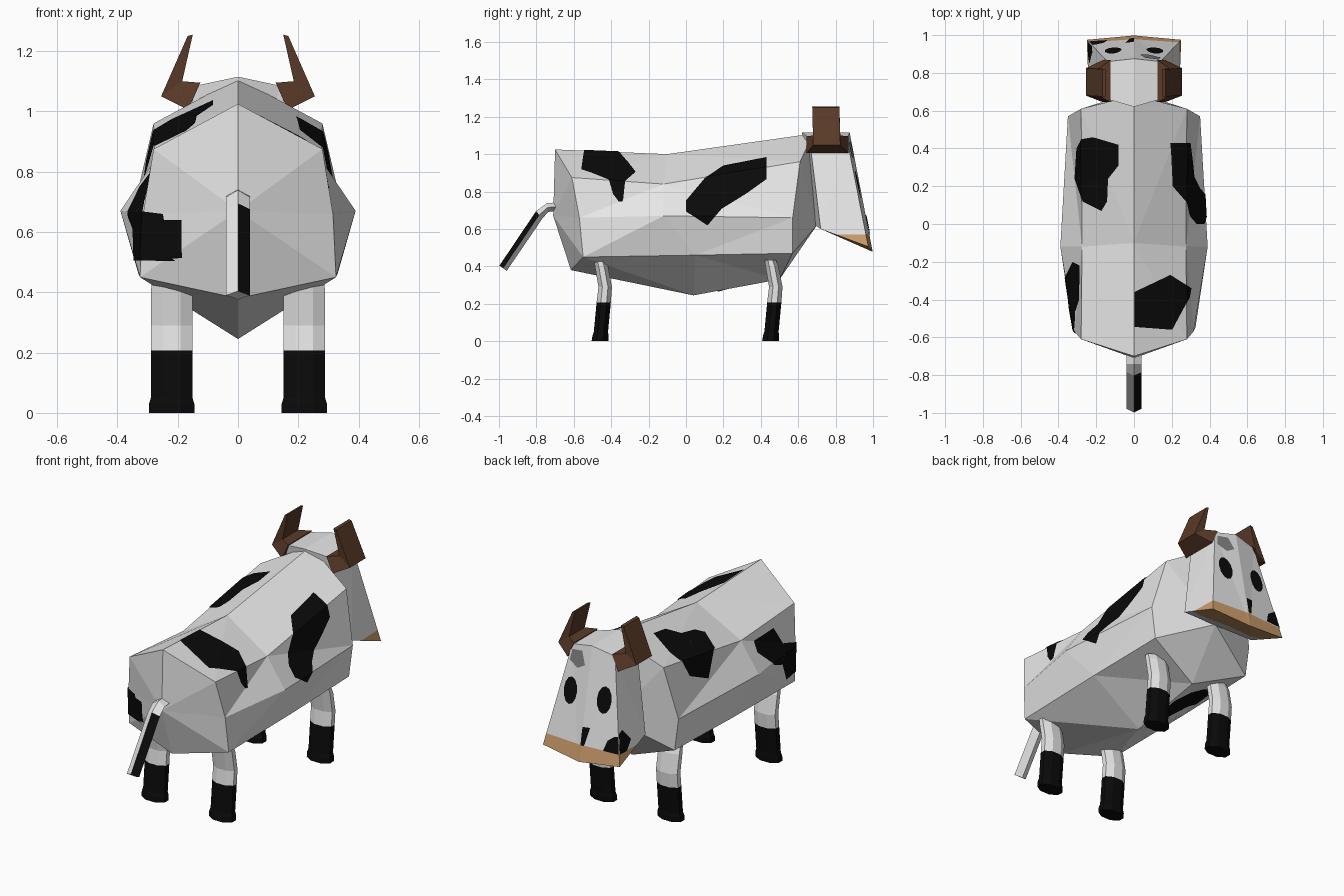
import bpy, bmesh, math
from mathutils import Vector

if "Cube" in bpy.data.objects:
    bpy.data.objects.remove(bpy.data.objects["Cube"])


def material(name, rgb):
    m = bpy.data.materials.new(name)
    m.diffuse_color = (*rgb, 1)
    m.use_nodes = True
    m.node_tree.nodes["Principled BSDF"].inputs["Base Color"].default_value = m.diffuse_color
    return m


WHITE = material("white hide", (0.8, 0.8, 0.8))
BLACK = material("black hide", (0.003, 0.003, 0.003))
BROWN = material("horn brown", (0.1, 0.042, 0.021))
TAN = material("muzzle tan", (0.62, 0.34, 0.15))
GREY = material("grey tuft", (0.22, 0.22, 0.22))


def finish(bm, name, mats):
    me = bpy.data.meshes.new(name)
    bm.to_mesh(me)
    ob = bpy.data.objects.new(name, me)
    bpy.context.collection.objects.link(ob)
    for m in mats:
        me.materials.append(m)
    return ob


def loft(rings, caps=True):
    """Skin closed rings of equal point count."""
    bm = bmesh.new()
    vs = [[bm.verts.new(p) for p in r] for r in rings]
    n = len(vs[0])
    for a, b in zip(vs, vs[1:]):
        for i in range(n):
            j = (i + 1) % n
            bm.faces.new((a[i], a[j], b[j], b[i]))
    if caps:
        bm.faces.new(vs[0])
        bm.faces.new(vs[-1])
        bmesh.ops.recalc_face_normals(bm, faces=bm.faces)
    return bm, vs


def mirrored(half):
    """Complete a ring whose first and last points lie on the centre line."""
    return half + [(-x, y, z) for x, y, z in half[-2:0:-1]]


def cut(bm, co, no, clear=False):
    bmesh.ops.bisect_plane(bm, geom=bm.verts[:] + bm.edges[:] + bm.faces[:], dist=1e-6,
                           plane_co=co, plane_no=no, clear_outer=clear)


def patch(name, source, axis, sign, pts, mat=BLACK, lift=0.005):
    """Thin plate: the part of a surface facing an axis inside a convex outline."""
    bm = source.copy()
    bm.normal_update()
    bmesh.ops.delete(bm, geom=[f for f in bm.faces if f.normal[axis] * sign < 0.08], context='FACES')
    u, v = [k for k in range(3) if k != axis]
    cu = sum(p[0] for p in pts) / len(pts)
    cv = sum(p[1] for p in pts) / len(pts)
    for (a, b), (c, d) in zip(pts, pts[1:] + pts[:1]):
        co, no = Vector((0, 0, 0)), Vector((0, 0, 0))
        co[u], co[v], no[u], no[v] = a, b, d - b, a - c
        if no[u] * (cu - a) + no[v] * (cv - b) > 0:
            no.negate()
        cut(bm, co, no, True)
    bm.normal_update()
    for vert in bm.verts:
        vert.co += vert.normal * lift
    finish(bm, name, [mat])
    bm.free()


# Body: three faceted sections, top ridge to belly keel
body, rings = loft([
    mirrored([(0, -.70, 1.025), (.28, -.61, .875), (.315, -.57, .66), (.325, -.55, .45), (0, -.615, .38)]),
    mirrored([(0, -.10, 1.0), (.275, -.12, .84), (.39, -.12, .67), (.33, .05, .46), (0, .04, .245)]),
    mirrored([(0, .68, 1.11), (.28, .61, .96), (.35, .57, .66), (.325, .57, .47), (0, .50, .33)]),
], caps=False)
for ring, mid in ((rings[0], (0, -.71, .67)), (rings[2], (0, .70, .62))):
    m = body.verts.new(mid)
    for i in (0, 2, 4, 6):
        if i in (0, 4):
            body.faces.new((ring[i], ring[i + 1], ring[i + 2], m))
        else:
            body.faces.new((ring[i], ring[i + 1], ring[(i + 2) % 8], m))
bmesh.ops.recalc_face_normals(body, faces=body.faces)
bmesh.ops.triangulate(body, faces=body.faces)
finish(body, "body", [WHITE])

# Hide patches
patch("rump_patch", body, 2, 1, [(0, -.36), (.19, -.27), (.30, -.34), (.29, -.39), (.20, -.56), (0, -.545)])
patch("right_flank_patch_low", body, 0, 1, [(0, .69), (.115, .62), (.19, .705), (.10, .87), (0, .75)])
patch("right_flank_patch_high", body, 0, 1,
      [(.19, .705), (.325, .79), (.43, .865), (.43, .98), (.20, .935), (.10, .87)])
patch("left_shoulder_patch_front", body, 2, 1,
      [(-.30, .40), (-.275, .45), (-.215, .46), (-.08, .42), (-.08, .31), (-.135, .24), (-.31, .24)])
patch("left_shoulder_patch_back", body, 2, 1,
      [(-.31, .24), (-.135, .24), (-.14, .12), (-.17, .07), (-.27, .12)])
patch("left_hip_patch_high", body, 0, -1,
      [(-.20, .75), (-.22, .80), (-.40, .81), (-.46, .70), (-.40, .61), (-.30, .65)])
patch("left_hip_patch_low", body, 0, -1, [(-.40, .61), (-.46, .70), (-.60, .66), (-.60, .505), (-.44, .505)])
patch("left_rear_patch", body, 1, -1, [(-.34, .505), (-.185, .515), (-.185, .64), (-.34, .64)])
patch("belly_patch", body, 2, -1, [(0, .17), (-.02, .33), (-.15, .42), (-.25, .40), (-.28, .2), (-.15, .1)])

# Head: tapered wedge with a tan muzzle below a level cut
head, _ = loft([
    mirrored([(0, .69, .62), (.24, .72, .60), (.25, .975, .505), (0, .998, .478)]),
    mirrored([(0, .62, 1.115), (.14, .66, 1.085), (.14, .86, 1.085), (0, .875, 1.115)]),
])
bmesh.ops.triangulate(head, faces=head.faces)
cut(head, (0, 0, .57), (0, 0, 1))
for f in head.faces:
    f.material_index = int(f.calc_center_median().z < .57)
finish(head, "head", [WHITE, TAN])
for s, side in ((1, "right"), (-1, "left")):
    patch(side + "_eye", head, 1, 1,
          [(s * .11 + .045 * math.cos(k * math.pi / 6), .84 + .075 * math.sin(k * math.pi / 6))
           for k in range(12)])
patch("forehead_tuft", head, 1, 1, [(.03, 1.0), (.08, .97), (.14, 1.0), (.13, 1.06), (.06, 1.07)], GREY)
patch("muzzle_patch_front", head, 1, 1, [(-.26, .57), (-.14, .57), (-.16, .63), (-.20, .66), (-.26, .67)])
patch("muzzle_patch_side", head, 0, -1, [(.99, .57), (.90, .57), (.85, .62), (.91, .69), (.99, .66)])

# Horns: bent outward then upward
for s, side in ((1, "right"), (-1, "left")):
    sections = [((.165, 1.005), (.125, 1.095), .645, .868),
                ((.255, 1.05), (.185, 1.10), .68, .825),
                ((.167, 1.25), (.15, 1.255), .675, .82)]
    horn, _ = loft([[(s * lo[0], y0, lo[1]), (s * lo[0], y1, lo[1]),
                     (s * up[0], y1, up[1]), (s * up[0], y0, up[1])] for lo, up, y0, y1 in sections])
    finish(horn, side + "_horn", [BROWN])

# Legs: eight-sided, bent at the knee, black below
for s, side in ((1, "right"), (-1, "left")):
    for y, end in ((0, "rear"), (.912, "front")):
        leg, _ = loft([[(s * .22 + rx * math.cos((k + .5) * math.pi / 4) / .924,
                         y + yc + ry * math.sin((k + .5) * math.pi / 4) / .924, z) for k in range(8)]
                       for z, yc, rx, ry in ((0, -.46, .075, .045), (.03, -.457, .075, .043),
                                             (.05, -.455, .069, .038), (.207, -.44, .069, .038),
                                             (.29, -.432, .069, .036), (.40, -.452, .069, .035),
                                             (.435, -.462, .066, .03))])
        for f in leg.faces:
            f.material_index = int(f.calc_center_median().z < .207)
        finish(leg, side + "_" + end + "_leg", [WHITE, BLACK])

# Tail: diamond tube, black on the upper right strip
path = [(-.67, .72, 0, .022), (-.74, .715, .1, .024), (-.785, .675, .7, .026), (-.978, .39, .95, .024)]
tail, _ = loft([[(0, y - math.sin(a) * r, z + math.cos(a) * r), (.04, y, z),
                 (0, y + math.sin(a) * r, z - math.cos(a) * r), (-.04, y, z)] for y, z, a, r in path])
for f in tail.faces:
    c = f.calc_center_median()
    f.material_index = int(c.x > .01 and c.y < -.8 and f.normal.y < 0)
finish(tail, "tail", [WHITE, BLACK])
